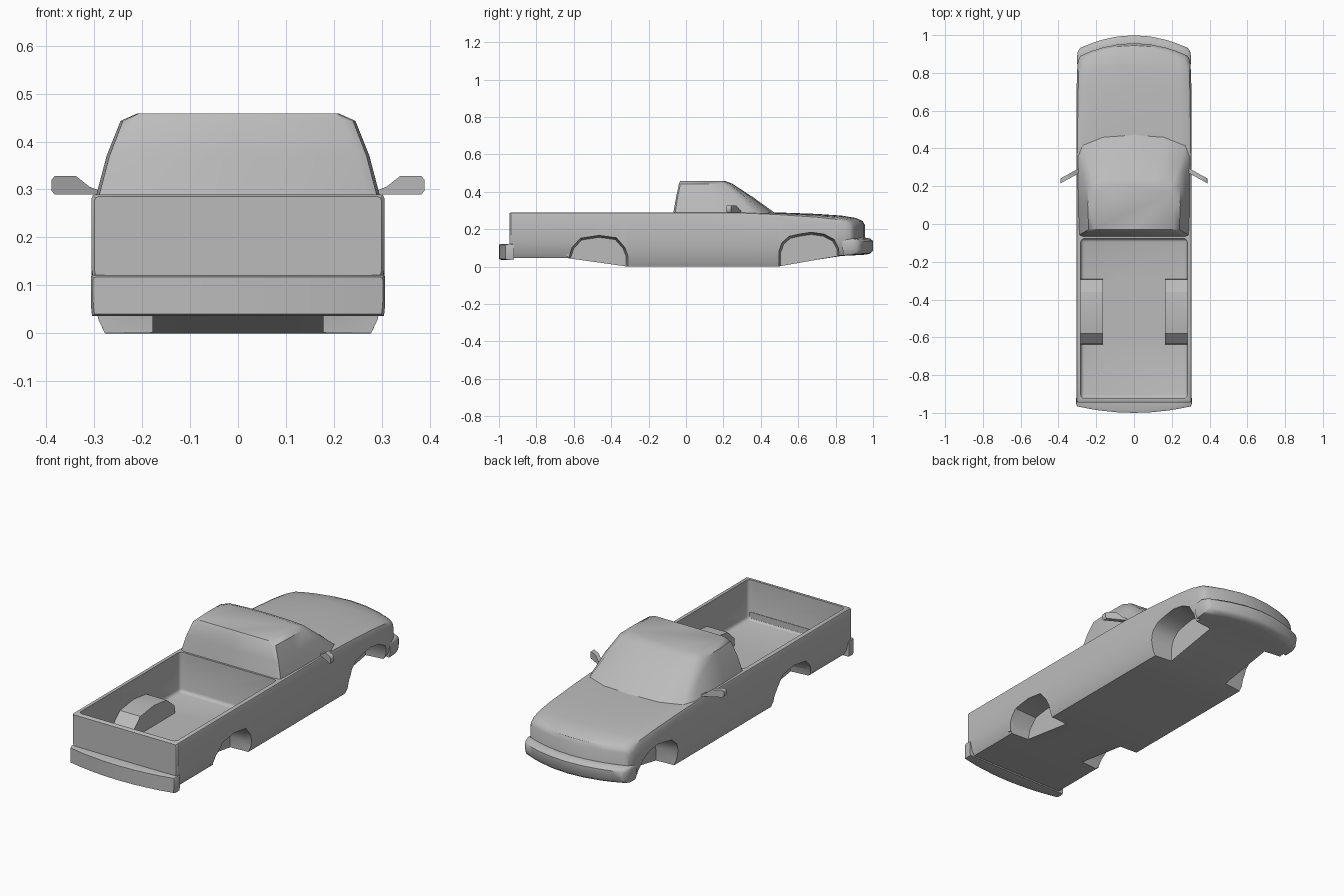
import bpy, bmesh, math
from mathutils import Vector

old = bpy.data.objects.get("Cube")
if old:
    bpy.data.objects.remove(old, do_unlink=True)

GREY = (0.5, 0.5, 0.5, 1)
paint = bpy.data.materials.new("body_grey")
paint.use_nodes = True
paint.diffuse_color = GREY
paint.node_tree.nodes["Principled BSDF"].inputs["Base Color"].default_value = GREY


def make(name, bm):
    bmesh.ops.recalc_face_normals(bm, faces=bm.faces)
    mesh = bpy.data.meshes.new(name)
    bm.to_mesh(mesh)
    bm.free()
    mesh.materials.append(paint)
    ob = bpy.data.objects.new(name, mesh)
    bpy.context.collection.objects.link(ob)
    return ob


def select(ob):
    bpy.ops.object.select_all(action='DESELECT')
    ob.select_set(True)
    bpy.context.view_layer.objects.active = ob


def smooth(ob, angle=32):
    select(ob)
    bpy.ops.object.shade_smooth_by_angle(angle=math.radians(angle))


def cut(ob, cutter):
    mod = ob.modifiers.new("cut", 'BOOLEAN')
    mod.operation, mod.solver, mod.object = 'DIFFERENCE', 'EXACT', cutter
    select(ob)
    bpy.ops.object.modifier_apply(modifier=mod.name)


def loft(name, rings, ladder=False):
    """Skin closed rings; ladder caps join the lower and upper halves of a ring."""
    bm = bmesh.new()
    vs = [[bm.verts.new(p) for p in ring] for ring in rings]
    n = len(vs[0])
    for a, b in zip(vs, vs[1:]):
        for i in range(n):
            j = (i + 1) % n
            bm.faces.new((a[i], a[j], b[j], b[i]))
    for cap in (vs[0], vs[-1]):
        if ladder:
            # ring starts at one side seam: lower points forward, upper points backward
            h = n // 2
            for i in range(h - 1):
                bm.faces.new((cap[i], cap[i + 1], cap[n - 2 - i], cap[n - 1 - i]))
        else:
            bm.faces.new(cap)
    return make(name, bm)


def bend(x, y):
    """Curve the nose and tail in plan."""
    front = min(max((y - 0.75) / 0.2, 0), 1)
    rear = min(max((-0.945 - y) / 0.04, 0), 1)
    return y + (0.03 * rear - 0.065 * front) * (x / 0.28) ** 2


def section(y, w, zb, zt, r, crown=0, tuck=0.91):
    """Cross-section: flat floor, tucked sill, upright side, rounded shoulder."""
    h = zt - zb
    low = [(0, zb), (0.3 * w, zb), (0.6 * w, zb), (0.78 * w, zb), (tuck * w, zb),
           ((1 + tuck) / 2 * w, zb + 0.1 * h), (w, zb + 0.35 * h)]
    high = [(0, zt), (0.3 * w, zt), (0.6 * w, zt), (0.78 * w, zt), (w - r, zt),
            (w - 0.3 * r, zt - 0.3 * r), (w, zt - r)]
    high = [(x, z - crown * (x / w) ** 2) for x, z in high]
    full_low = [(-x, z) for x, z in low[:0:-1]] + low
    full_high = [(-x, z) for x, z in high[:0:-1]] + high
    return [(x, bend(x, y), z) for x, z in full_low + full_high[::-1]]


def prism(name, outline, x0, x1, scale0=1.0):
    """Side-view outline extruded across x; the x0 end may be smaller."""
    cy = (outline[0][0] + outline[-1][0]) / 2
    ends = [(x0, scale0), (x1, 1.0)]
    return loft(name, [[(x, cy + (y - cy) * s, z * s) for y, z in outline] for x, s in ends])


# Main body shell, tail to nose
body = loft("truck_body", [section(*s) for s in (
    (-0.945, 0.299, 0.047, 0.285, 0.008),
    (-0.936, 0.305, 0.045, 0.29, 0.008),
    (-0.63, 0.305, 0.045, 0.29, 0.008),
    (-0.31, 0.305, 0.0, 0.29, 0.008),
    (-0.06, 0.305, 0.0, 0.29, 0.008),
    (0.3, 0.305, 0.0, 0.29, 0.012),
    (0.49, 0.305, 0.0, 0.29, 0.02, 0.006),
    (0.7, 0.304, 0.037, 0.282, 0.028, 0.01),
    (0.83, 0.302, 0.057, 0.273, 0.03, 0.012),
    (0.91, 0.298, 0.062, 0.26, 0.03, 0.012),
    (0.945, 0.292, 0.065, 0.243, 0.025, 0.01),
    (0.957, 0.284, 0.07, 0.222, 0.02, 0.008))], ladder=True)

# Open cargo bed
bm = bmesh.new()
bmesh.ops.create_cube(bm, size=1)
for v in bm.verts:
    v.co = Vector((v.co.x * 0.564, v.co.y * 0.845 - 0.5, 0.24 + v.co.z * 0.32))
bmesh.ops.bevel(bm, geom=bm.edges[:], offset=0.018, segments=3, affect='EDGES', profile=0.5)
bed = make("bed_cutter", bm)
bed.hide_render = True
cut(body, bed)
bpy.data.objects.remove(bed, do_unlink=True)

# Wheel wells, with humps standing in the bed
rear_arch = [(-0.63, -0.05), (-0.63, 0.05), (-0.612, 0.105), (-0.565, 0.155), (-0.465, 0.17),
             (-0.37, 0.157), (-0.325, 0.105), (-0.308, 0.06), (-0.305, -0.05)]
front_arch = [(0.49, -0.05), (0.493, 0.08), (0.51, 0.13), (0.55, 0.165), (0.61, 0.178),
              (0.67, 0.187), (0.74, 0.177), (0.795, 0.148), (0.82, 0.1), (0.828, -0.05)]
hump_arch = [(-0.64, 0.055), (-0.635, 0.12), (-0.58, 0.172), (-0.465, 0.187),
             (-0.36, 0.174), (-0.295, 0.12), (-0.287, 0.055)]
for side, label in ((1, "left"), (-1, "right")):
    hump = prism(label + "_wheel_hump", hump_arch, side * 0.163, side * 0.29)
    for arch in (rear_arch, front_arch):
        well = prism("well_cutter", arch, side * 0.178, side * 0.34, 0.92)
        well.hide_render = True
        cut(body, well)
        if arch is rear_arch:
            cut(hump, well)
        bpy.data.objects.remove(well, do_unlink=True)
    smooth(hump)
smooth(body)

# Cab: half outlines at sill, shoulder and roof
levels = (
    (0.275, [(0, -0.07), (0.27, -0.07), (0.293, -0.06), (0.299, 0.1), (0.299, 0.37),
             (0.275, 0.43), (0.16, 0.478), (0, 0.492)]),
    (0.37, [(0, -0.053), (0.25, -0.053), (0.268, -0.045), (0.274, 0.1), (0.273, 0.28),
            (0.245, 0.32), (0.14, 0.35), (0, 0.36)]),
    (0.443, [(0, -0.038), (0.22, -0.038), (0.24, -0.03), (0.245, 0.1), (0.243, 0.2),
             (0.215, 0.235), (0.12, 0.245), (0, 0.248)]),
    (0.458, [(0, -0.03), (0.2, -0.03), (0.208, -0.025), (0.211, 0.1), (0.208, 0.175),
             (0.19, 0.2), (0.1, 0.208), (0, 0.21)]))
cab = loft("cab", [[(x, y, z) for x, y in half] + [(-x, y, z) for x, y in half[-2:0:-1]]
                   for z, half in levels])
smooth(cab, 40)

# Bumpers
front_bumper = loft("front_bumper", [section(*s, 0.006, 0.97) for s in (
    (0.89, 0.3, 0.06, 0.152, 0.012),
    (0.96, 0.302, 0.064, 0.155, 0.012),
    (0.985, 0.298, 0.07, 0.15, 0.015),
    (0.999, 0.286, 0.085, 0.138, 0.012))], ladder=True)
smooth(front_bumper, 45)
rear_bumper = loft("rear_bumper", [section(*s, 0, 0.99) for s in (
    (-0.92, 0.306, 0.038, 0.12, 0.005),
    (-0.985, 0.307, 0.036, 0.122, 0.005),
    (-1.0, 0.302, 0.04, 0.117, 0.005))], ladder=True)
smooth(rear_bumper)

# Door mirrors, swept back toward the tail
mirror_shape = [(0.285, 0.29), (0.383, 0.29), (0.389, 0.298), (0.389, 0.32), (0.382, 0.328),
                (0.338, 0.328), (0.31, 0.306), (0.285, 0.296)]
for side, label in ((1, "left"), (-1, "right")):
    rings = [[(side * x, 0.278 - 0.55 * (x - 0.3) + dy, z) for x, z in mirror_shape]
             for dy in (-0.014, 0.012)]
    smooth(loft(label + "_mirror", rings), 50)
